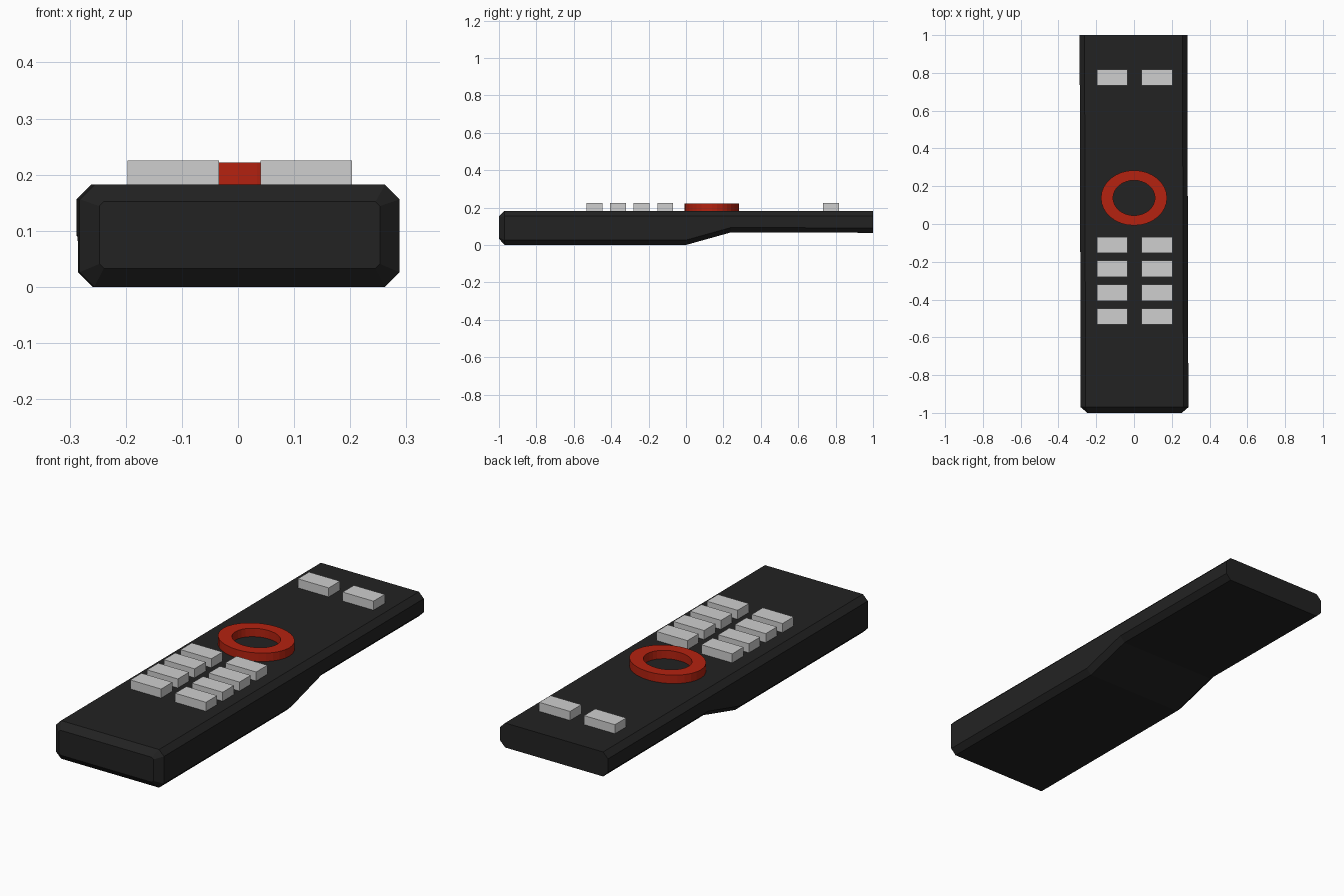
import bpy, bmesh, math

if "Cube" in bpy.data.objects:
    bpy.data.objects.remove(bpy.data.objects["Cube"])


def material(name, rgb):
    m = bpy.data.materials.new(name)
    m.diffuse_color = (*rgb, 1)
    m.use_nodes = True
    m.node_tree.nodes["Principled BSDF"].inputs["Base Color"].default_value = m.diffuse_color
    return m


BLACK = material("black plastic", (0.016, 0.016, 0.016))
RED = material("red plastic", (0.46, 0.016, 0.005))
GREY = material("light grey plastic", (0.62, 0.62, 0.62))


def make(name, bm, mat):
    bmesh.ops.recalc_face_normals(bm, faces=bm.faces)
    me = bpy.data.meshes.new(name)
    bm.to_mesh(me)
    bm.free()
    me.materials.append(mat)
    ob = bpy.data.objects.new(name, me)
    bpy.context.collection.objects.link(ob)
    return ob


def octagon(bm, y, w, z0, z1, c):
    """Chamfered rectangle across the body; the body leans very slightly in x."""
    pts = [(w - c, z0), (w, z0 + c), (w, z1 - c), (w - c, z1),
           (c - w, z1), (-w, z1 - c), (-w, z0 + c), (c - w, z0)]
    return [bm.verts.new((x - 0.003 * y, y, z)) for x, z in pts]


# Body: chamfered section lofted along y, thick front half, thin back half
bm = bmesh.new()
sections = [(-1, 0.25, 0.033, 0.152, 0.008),
            (-0.97, 0.285, 0, 0.182, 0.026),
            (0, 0.285, 0, 0.182, 0.026),
            (0.24, 0.285, 0.067, 0.182, 0.026),
            (1, 0.285, 0.065, 0.182, 0.026)]
rings = [octagon(bm, *s) for s in sections]
for a, b in zip(rings, rings[1:]):
    for i in range(8):
        j = (i + 1) % 8
        bm.faces.new((a[i], a[j], b[j], b[i]))
bm.faces.new(rings[0])
bm.faces.new(rings[-1])
make("body", bm, BLACK)

# Navigation ring: flat oval band
bm = bmesh.new()
N = 32
loops = []
for rx, ry, z in [(0.175, 0.146, 0.175), (0.175, 0.146, 0.222),
                  (0.111, 0.093, 0.222), (0.111, 0.093, 0.175)]:
    loops.append([bm.verts.new((rx * math.cos(math.tau * i / N),
                                0.138 + ry * math.sin(math.tau * i / N), z))
                  for i in range(N)])
for k in range(4):
    a, b = loops[k], loops[(k + 1) % 4]
    for i in range(N):
        j = (i + 1) % N
        bm.faces.new((a[i], a[j], b[j], b[i]))
make("navigation_ring", bm, RED)

# Buttons: one pair at the top, four pairs below the ring
for row, y in enumerate([0.775, -0.111, -0.237, -0.364, -0.490]):
    for side, x in (("left", -0.115), ("right", 0.122)):
        bm = bmesh.new()
        bmesh.ops.create_cube(bm, size=1)
        for v in bm.verts:
            v.co = (x + v.co.x * 0.163, y + v.co.y * 0.085, 0.2 + v.co.z * 0.05)
        make(f"button_{side}_{row + 1}", bm, GREY)
